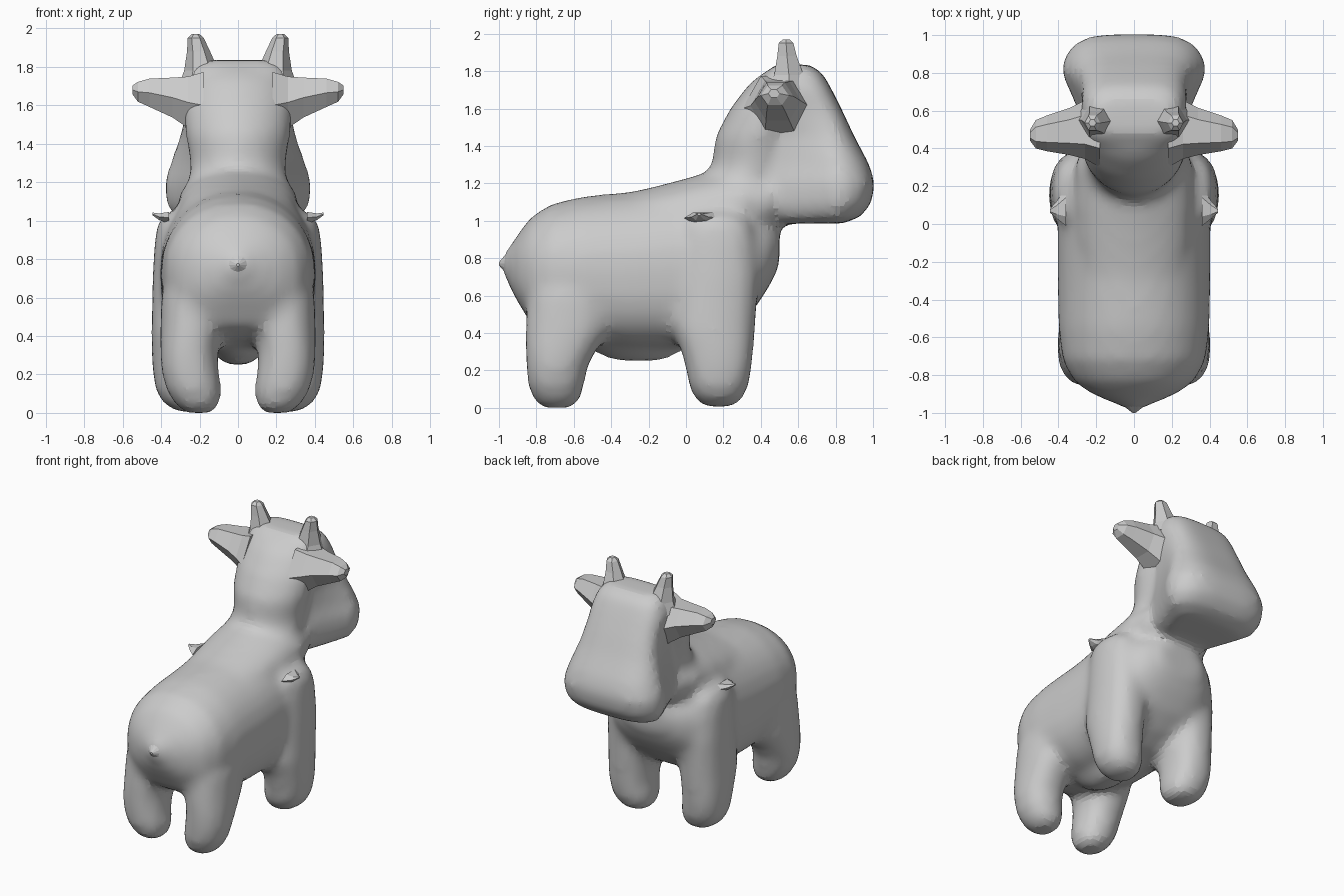
import bpy, bmesh
from math import cos, sin, tau


def loft(name, rings, axis='Z', sides=28, power=2.0, low_power=None):
    """Skin rings (position along axis, centre a, centre b, radius a, radius b).
    Remaining axes: Z -> (x, y), Y -> (x, z), X -> (y, z)."""
    bm = bmesh.new()
    rows = []
    for p, ca, cb, ra, rb in rings:
        row = []
        for i in range(sides):
            t = tau * i / sides
            c, s = cos(t), sin(t)
            e = 2 / (low_power if low_power and s < 0 else power)
            a = ca + ra * abs(c) ** e * (1 if c > 0 else -1)
            b = cb + rb * abs(s) ** e * (1 if s > 0 else -1)
            co = {'Z': (a, b, p), 'Y': (a, p, b), 'X': (p, a, b)}[axis]
            row.append(bm.verts.new(co))
        rows.append(row)
    for r0, r1 in zip(rows, rows[1:]):
        for i in range(sides):
            j = (i + 1) % sides
            bm.faces.new((r0[i], r0[j], r1[j], r1[i]))
    bm.faces.new(rows[0])
    bm.faces.new(rows[-1])
    bmesh.ops.recalc_face_normals(bm, faces=bm.faces[:])
    me = bpy.data.meshes.new(name)
    bm.to_mesh(me)
    bm.free()
    ob = bpy.data.objects.new(name, me)
    bpy.context.collection.objects.link(ob)
    return ob


def span(rows):
    """(z, y_back, y_front, half width) -> centred horizontal rings."""
    return [(z, 0, (y0 + y1) / 2, hx, (y1 - y0) / 2) for z, y0, y1, hx in rows]


def side(rings, s, axis='Z'):
    """Mirror rings to side s."""
    if axis == 'X':
        return [(s * p, a, b, ra, rb) for p, a, b, ra, rb in rings]
    return [(p, s * a, b, ra, rb) for p, a, b, ra, rb in rings]


# Torso: (y, bottom, top, half width)
torso = [(-.99, .74, .79, .02), (-.96, .69, .84, .08), (-.93, .62, .88, .15),
         (-.89, .55, .94, .24), (-.83, .45, 1.02, .32),
         (-.72, .39, 1.09, .38), (-.55, .34, 1.13, .40), (-.3, .31, 1.155, .405),
         (-.05, .31, 1.19, .405), (.12, .35, 1.18, .40), (.25, .42, 1.14, .385),
         (.36, .52, 1.06, .36), (.44, .64, 1.02, .28), (.50, .76, .97, .17)]
parts = [loft("body", [(y, 0, (a + b) / 2, hx, (b - a) / 2) for y, a, b, hx in torso],
              'Y', power=2.1, low_power=2.6)]

# Withers ridge running up into the neck: (y, x, z, half width, half height)
withers = [(-.4, 0, 1.0, .25, .13), (-.2, 0, 1.03, .28, .145), (-.05, 0, 1.05, .3, .163),
           (.1, 0, 1.07, .31, .185), (.3, 0, 1.1, .31, .2), (.45, 0, 1.1, .28, .18)]
parts.append(loft("withers", withers, 'Y', power=1.9))

# Neck with a ridged nape, and head: (z, back y, front y, half width)
parts.append(loft("neck", span([
    (.85, .02, .49, .30), (1.0, .0, .51, .31), (1.12, .02, .53, .29), (1.2, .06, .55, .26),
    (1.25, .11, .57, .25), (1.31, .14, .6, .25), (1.45, .155, .62, .275), (1.6, .235, .66, .285),
    (1.73, .335, .66, .26), (1.79, .41, .64, .21)]), power=1.85))
head = loft("head", span([
    (1.835, .48, .66, .20), (1.79, .42, .73, .25), (1.7, .38, .78, .28), (1.58, .33, .84, .30),
    (1.45, .28, .90, .325), (1.3, .26, .98, .365), (1.2, .26, 1.01, .395), (1.09, .28, .99, .39),
    (1.02, .34, .93, .35), (.985, .48, .84, .27)]), sides=64, power=3.6)
for v in head.data.vertices:  # cheeks narrow towards the neck
    k = min(1, max(0, (.80 - v.co.y) / .42)) * min(1, max(0, (1.68 - v.co.z) / .3))
    v.co.x *= 1 - .45 * k ** .8
parts.append(head)

# Udder under the belly
parts.append(loft("udder", span([(.25, -.38, -.12, .06), (.3, -.5, -.03, .12), (.4, -.56, .02, .22)])))

# Legs
back_leg = [(0, .2, -.69, .07, .08), (.04, .21, -.69, .115, .125), (.12, .23, -.695, .145, .15),
            (.22, .25, -.69, .15, .165), (.32, .255, -.665, .15, .195), (.42, .245, -.63, .16, .23),
            (.6, .23, -.61, .17, .24), (.85, .18, -.62, .15, .18)]
front_leg = [(.005, .25, .175, .07, .08), (.05, .265, .175, .125, .13), (.12, .28, .175, .15, .16),
             (.22, .295, .175, .15, .178), (.32, .295, .165, .155, .197), (.42, .29, .15, .16, .22),
             (.7, .28, .17, .165, .22), (.88, .27, .17, .165, .21),
             (.98, .265, .16, .155, .2), (1.04, .25, .15, .13, .15)]
for s in (-1, 1):
    parts.append(loft("back_leg", side(back_leg, s), power=2.2))
    parts.append(loft("front_leg", side(front_leg, s), power=2.35))

# Fuse the soft parts into one skin
bpy.ops.object.select_all(action='DESELECT')
for ob in parts:
    ob.select_set(True)
hide = parts[0]
bpy.context.view_layer.objects.active = hide
bpy.ops.object.join()
rm = hide.modifiers.new("fuse", 'REMESH')
rm.mode = 'VOXEL'
rm.voxel_size = .03
sm = hide.modifiers.new("soften", 'SMOOTH')
sm.factor = .5
sm.iterations = 10
for m in ("fuse", "soften"):
    bpy.ops.object.modifier_apply(modifier=m)
bpy.ops.object.shade_smooth_by_angle(angle=.2)

# Tail stub at the pointed rump
loft("tail", [(-1.0, 0, .77, .008, .008), (-.96, 0, .77, .06, .055),
              (-.92, 0, .77, .13, .11), (-.86, 0, .77, .22, .2)], 'Y', sides=12)

# Horns, ears and shoulder folds, low-poly
horn = [(1.7, .17, .55, .14, .14), (1.78, .19, .55, .09, .09),
        (1.88, .205, .54, .06, .06), (1.95, .22, .535, .042, .045), (1.97, .22, .535, .02, .02)]
ear = [(.18, .5, 1.6, .2, .2), (.26, .5, 1.615, .155, .155), (.34, .49, 1.64, .125, .12),
       (.46, .48, 1.665, .095, .085), (.52, .475, 1.67, .075, .06), (.55, .47, 1.68, .03, .025)]
fold = [(.36, .09, 1.015, .1, .035), (.41, .075, 1.02, .045, .02), (.445, .07, 1.035, .01, .008)]
for s in (-1, 1):
    loft("horn", side(horn, s), sides=6)
    loft("ear", side(ear, s, 'X'), 'X', sides=6)
    loft("shoulder_fold", side(fold, s, 'X'), 'X', sides=6)
